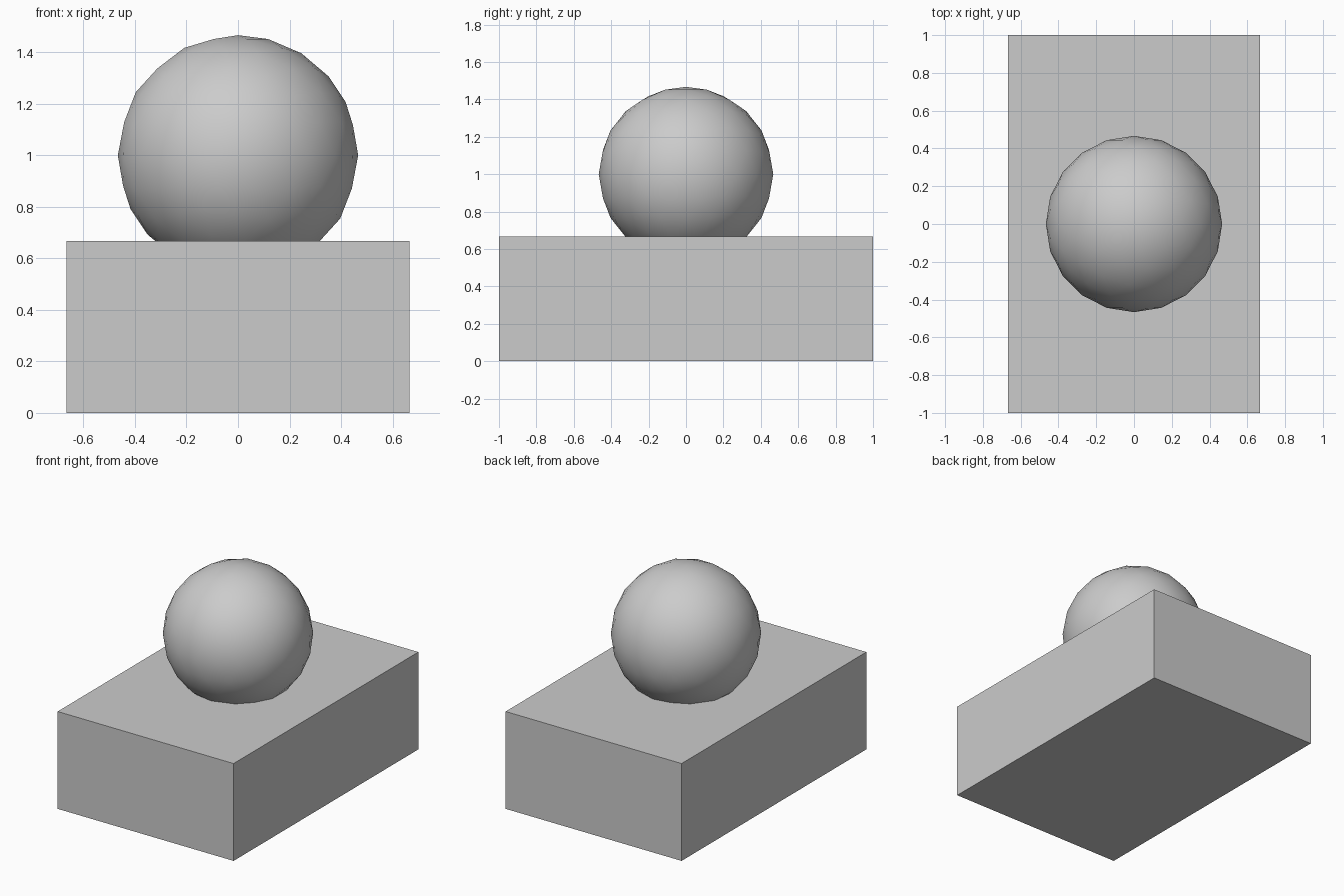
import bpy

cube = bpy.data.objects.get("Cube")
if cube:
    bpy.data.objects.remove(cube, do_unlink=True)

# Plain grey shared by both parts
GREY = (0.6, 0.6, 0.6, 1.0)
grey = bpy.data.materials.new("light_grey")
grey.use_nodes = True
grey.diffuse_color = GREY
grey.node_tree.nodes["Principled BSDF"].inputs["Base Color"].default_value = GREY


def finish(name):
    obj = bpy.context.object
    obj.name = obj.data.name = name
    obj.data.materials.append(grey)
    return obj


UNIT = 2 / 3

# Rectangular base block
bpy.ops.mesh.primitive_cube_add(size=1, location=(0, 0, UNIT / 2))
base = finish("base_block")
base.scale = (2 * UNIT, 3 * UNIT, UNIT)
bpy.ops.object.transform_apply(location=False, rotation=False, scale=True)

# Smooth ball sunk into the top of the block
bpy.ops.mesh.primitive_ico_sphere_add(subdivisions=3, radius=0.7 * UNIT,
                                      location=(0, 0, 1.5 * UNIT))
ball = finish("ball")
bpy.ops.object.shade_smooth()
